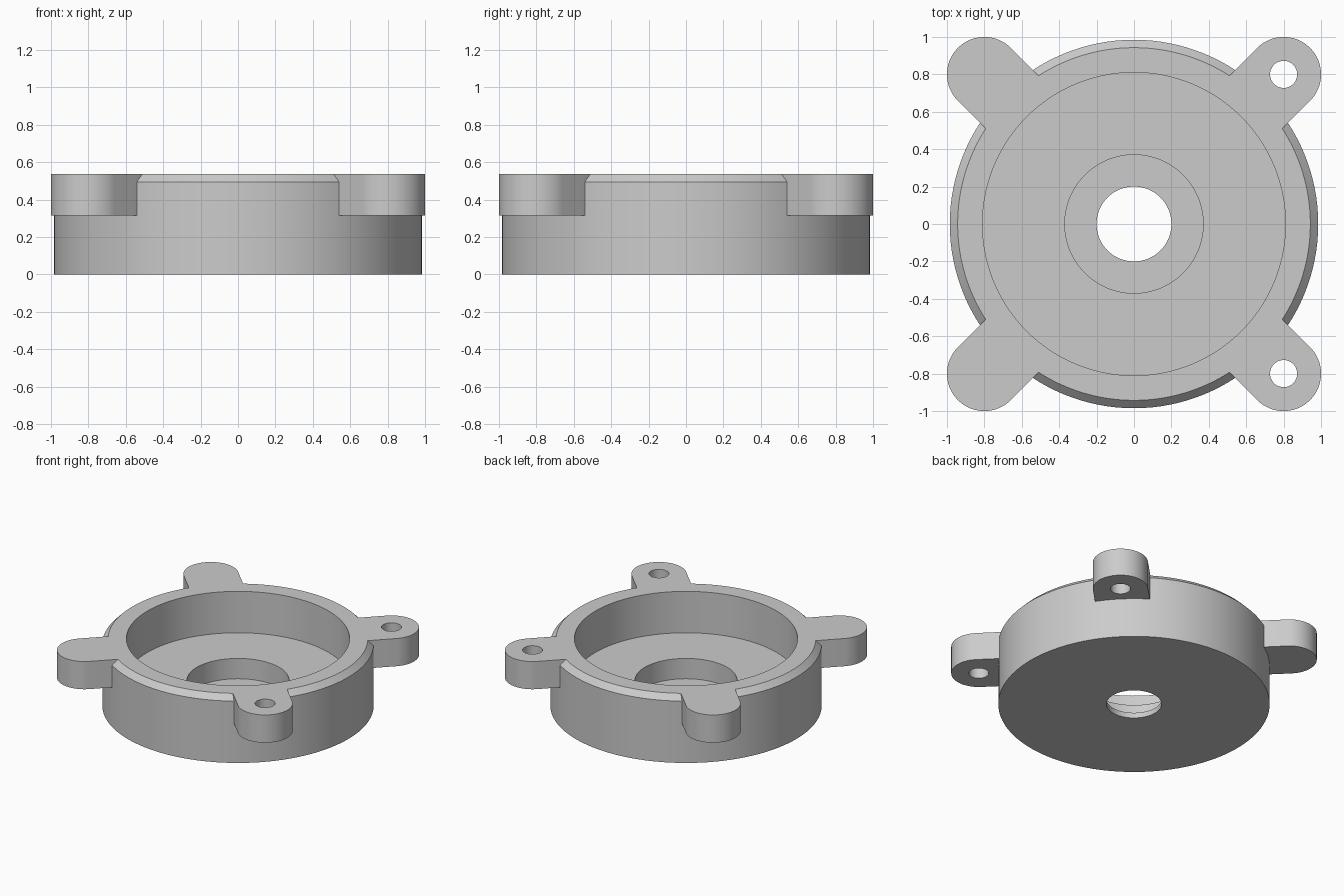
import bpy, bmesh
from math import pi, sin, cos
from mathutils import Matrix

old = bpy.data.objects.get("Cube")
if old:
    bpy.data.objects.remove(old)

HEIGHT, EAR_BOTTOM = 0.538, 0.316
EAR_RADIUS, HOLE_RADIUS, EAR_CENTRE = 0.2, 0.0725, 0.8 * 2 ** 0.5

grey = bpy.data.materials.new("light grey")
grey.use_nodes = True
colour = (0.6, 0.6, 0.6, 1)
grey.diffuse_color = colour
grey.node_tree.nodes["Principled BSDF"].inputs["Base Color"].default_value = colour


def finish(name, bm):
    bmesh.ops.recalc_face_normals(bm, faces=bm.faces)
    mesh = bpy.data.meshes.new(name)
    bm.to_mesh(mesh)
    bm.free()
    mesh.materials.append(grey)
    obj = bpy.data.objects.new(name, mesh)
    bpy.context.collection.objects.link(obj)
    return obj


def lathe(name, profile, steps=128):
    """Revolve a closed (radius, z) profile about z."""
    bm = bmesh.new()
    rings = [[bm.verts.new((r * cos(a), r * sin(a), z)) for r, z in profile]
             for a in (2 * pi * i / steps for i in range(steps))]
    n = len(profile)
    for i in range(steps):
        a, b = rings[i], rings[(i + 1) % steps]
        for j in range(n):
            k = (j + 1) % n
            bm.faces.new((a[j], b[j], b[k], a[k]))
    return finish(name, bm)


def prism(name, outline, bottom, top, turn):
    """Extrude a flat outline upwards and turn it about z."""
    bm = bmesh.new()
    face = bm.faces.new([bm.verts.new((x, y, bottom)) for x, y in outline])
    grown = bmesh.ops.extrude_face_region(bm, geom=[face])["geom"]
    verts = [v for v in grown if isinstance(v, bmesh.types.BMVert)]
    bmesh.ops.translate(bm, vec=(0, 0, top - bottom), verts=verts)
    bm.transform(Matrix.Rotation(turn, 4, "Z"))
    return finish(name, bm)


def arc(radius, start, end, steps):
    return [(EAR_CENTRE + radius * cos(a), radius * sin(a))
            for a in (start + (end - start) * i / steps for i in range(steps + 1))]


def combine(target, tool, operation):
    """Apply a boolean and discard its tool."""
    mod = target.modifiers.new(operation, "BOOLEAN")
    mod.operation, mod.object, mod.solver = operation, tool, "EXACT"
    bpy.context.view_layer.objects.active = target
    bpy.ops.object.modifier_apply(modifier=mod.name)
    bpy.data.objects.remove(tool)


# Round cup with chamfered rim, wide bore, counterbore and through hole
housing = lathe("flanged_housing", [
    (0.2, 0), (0.985, 0), (0.985, 0.495), (0.943, HEIGHT), (0.81, HEIGHT),
    (0.81, 0.206), (0.37, 0.206), (0.37, 0.043), (0.2, 0.043)])

# Four rounded mounting ears with screw holes
ear_outline = [(0.87, -EAR_RADIUS)] + arc(EAR_RADIUS, -pi / 2, pi / 2, 40) + [(0.87, EAR_RADIUS)]
hole_outline = arc(HOLE_RADIUS, 0, 2 * pi, 40)[:-1]
for i in range(4):
    turn = pi / 4 + i * pi / 2
    combine(housing, prism("mounting_ear", ear_outline, EAR_BOTTOM, HEIGHT, turn), "UNION")
    combine(housing, prism("screw_hole", hole_outline, 0.2, 0.7, turn), "DIFFERENCE")

# Smooth round walls, crisp edges
bpy.ops.object.select_all(action="DESELECT")
housing.select_set(True)
bpy.context.view_layer.objects.active = housing
bpy.ops.object.shade_smooth_by_angle(angle=pi / 6)
